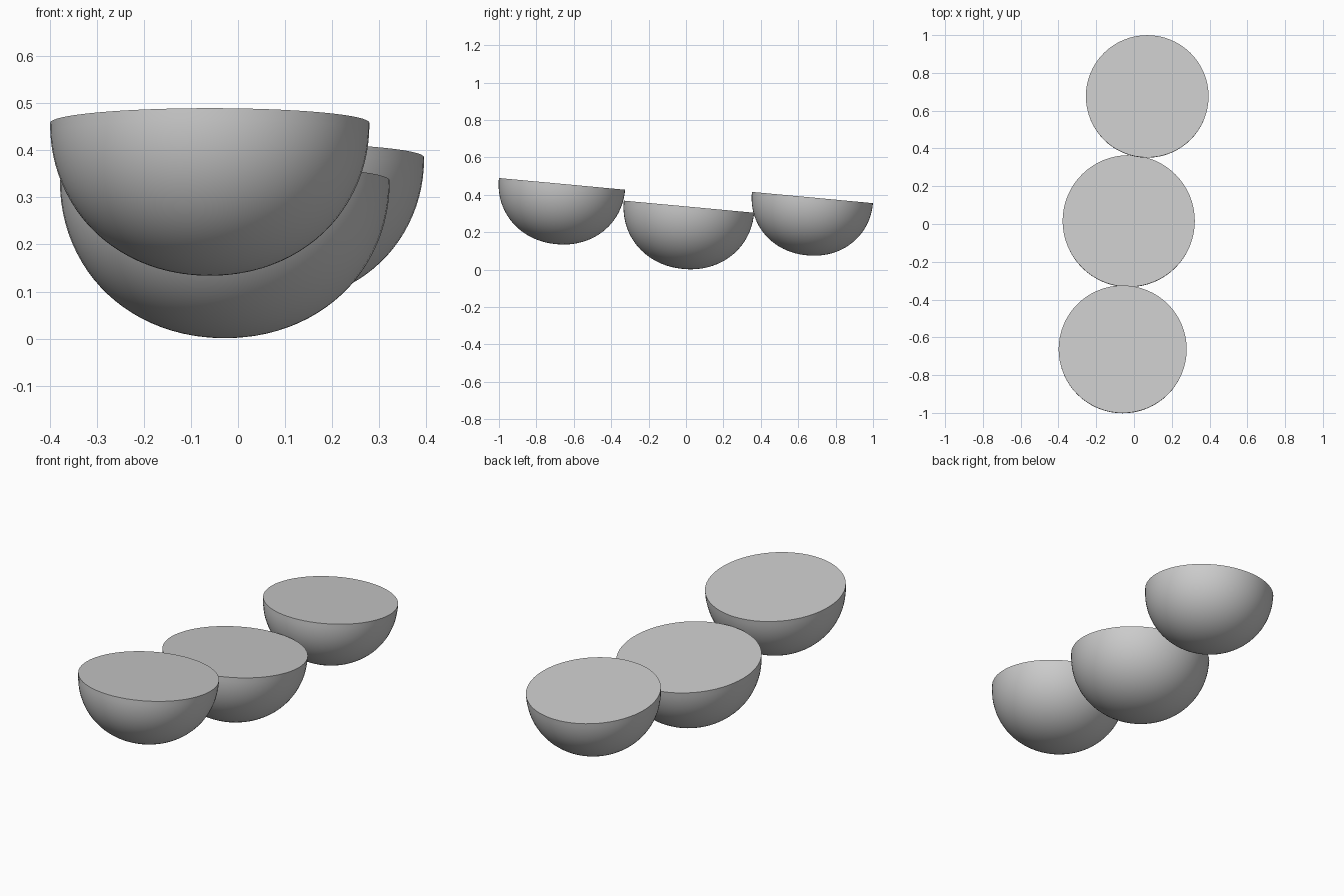
import bpy, bmesh, math

cube = bpy.data.objects.get("Cube")
if cube:
    bpy.data.objects.remove(cube, do_unlink=True)

# One plain grey for everything
grey = bpy.data.materials.new("plain_grey")
grey.use_nodes = True
colour = (0.6, 0.6, 0.6, 1)
grey.diffuse_color = colour
grey.node_tree.nodes["Principled BSDF"].inputs["Base Color"].default_value = colour

TILT = math.radians(-5.3)
SIDES, RINGS = 64, 24
DEPTH = 0.955      # bowl depth as a share of its radius
ROUND = 2 / 2.08   # slightly full profile


def half_ball(name, location, radius):
    """Solid bowl: a half profile spun about z, closed by a flat lid."""
    bm = bmesh.new()
    profile = []
    for i in range(RINGS + 1):
        a = math.pi / 2 * i / RINGS
        r = radius * max(math.cos(a), 0) ** ROUND if i < RINGS else 0
        z = -radius * DEPTH * math.sin(a) ** ROUND
        profile.append(bm.verts.new((r, 0, z)))
    edges = [bm.edges.new(pair) for pair in zip(profile, profile[1:])]
    bmesh.ops.spin(bm, geom=profile + edges, cent=(0, 0, 0), axis=(0, 0, 1),
                   angle=math.tau, steps=SIDES)
    bmesh.ops.remove_doubles(bm, verts=bm.verts, dist=1e-5)
    bmesh.ops.holes_fill(bm, edges=[e for e in bm.edges if e.is_boundary])
    bmesh.ops.recalc_face_normals(bm, faces=bm.faces)
    mesh = bpy.data.meshes.new(name)
    bm.to_mesh(mesh)
    bm.free()
    mesh.materials.append(grey)
    obj = bpy.data.objects.new(name, mesh)
    bpy.context.collection.objects.link(obj)
    obj.location = location
    obj.rotation_euler.x = TILT
    bpy.ops.object.select_all(action="DESELECT")
    obj.select_set(True)
    bpy.context.view_layer.objects.active = obj
    bpy.ops.object.shade_smooth_by_angle(angle=math.radians(35))


# Three tilted half balls in a row, front to back
half_ball("front_half_ball", (-0.06, -0.663, 0.458), 0.339)
half_ball("middle_half_ball", (-0.028, 0.016, 0.336), 0.35)
half_ball("back_half_ball", (0.07, 0.676, 0.385), 0.325)
